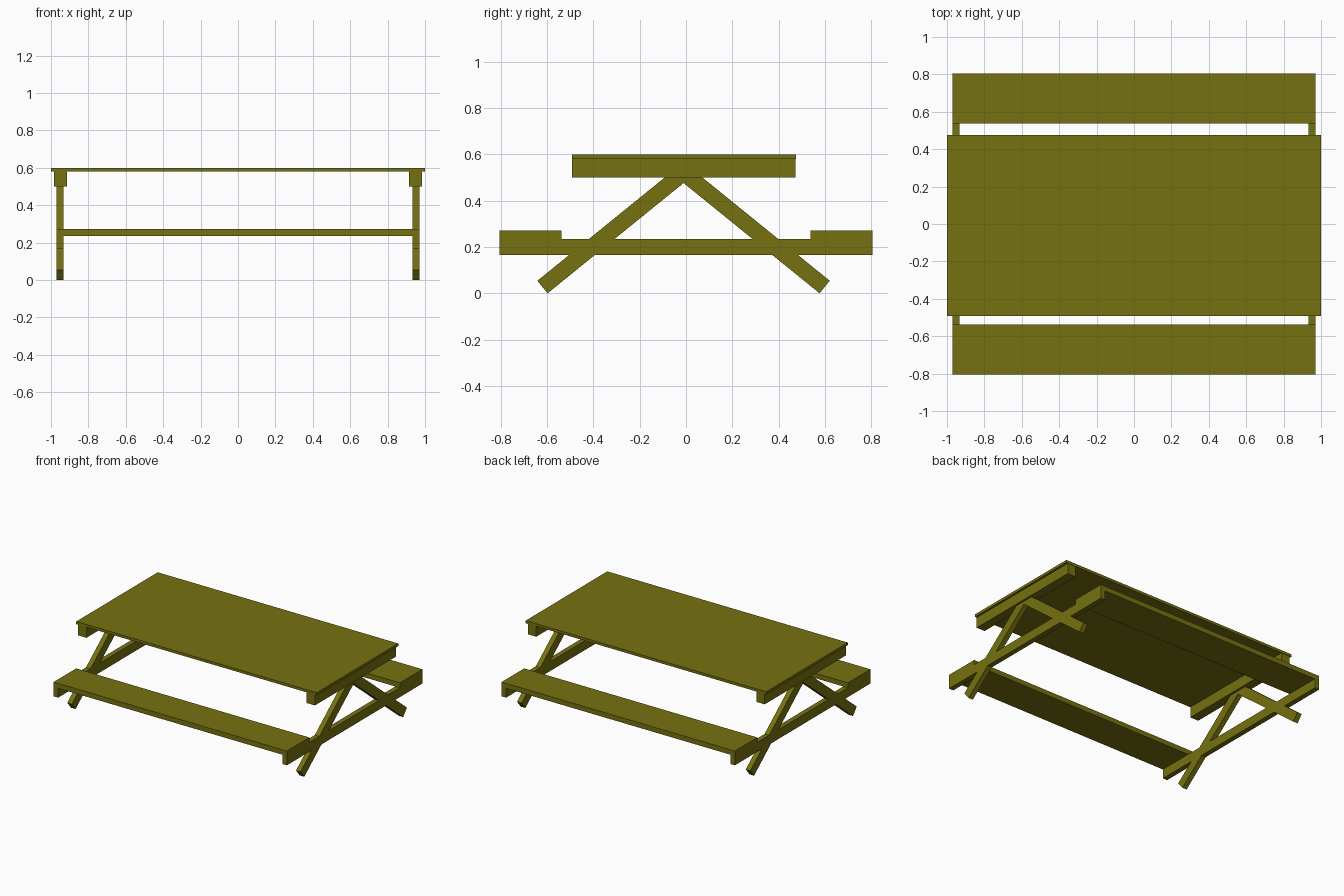
import bpy
from mathutils import Vector

if "Cube" in bpy.data.objects:
    bpy.data.objects.remove(bpy.data.objects["Cube"])

wood = bpy.data.materials.new("olive_wood")
wood.diffuse_color = (0.18, 0.165, 0.005, 1)
wood.use_nodes = True
wood.node_tree.nodes["Principled BSDF"].inputs["Base Color"].default_value = wood.diffuse_color


def prism(name, profile, x0, x1):
    """Extrude a (y, z) profile from x0 to x1."""
    n = len(profile)
    verts = [(x, y, z) for x in (x0, x1) for y, z in profile]
    faces = [tuple(range(n))[::-1], tuple(range(n, 2 * n))]
    faces += [(i, (i + 1) % n, n + (i + 1) % n, n + i) for i in range(n)]
    mesh = bpy.data.meshes.new(name)
    mesh.from_pydata(verts, [], faces)
    mesh.materials.append(wood)
    obj = bpy.data.objects.new(name, mesh)
    bpy.context.collection.objects.link(obj)
    return obj


def board(name, x0, x1, y0, y1, z0, z1):
    return prism(name, [(y0, z0), (y1, z0), (y1, z1), (y0, z1)], x0, x1)


# Table top and the two bench seats
board("table_top", -1, 1, -0.493, 0.475, 0.58, 0.60)
board("front_bench_seat", -0.97, 0.97, -0.805, -0.537, 0.235, 0.272)
board("back_bench_seat", -0.97, 0.97, 0.537, 0.805, 0.235, 0.272)

# Slanted leg profile, square-cut at both ends, top hidden in the cleat
foot = Vector((-0.598, 0.0))
along = Vector((0.777, 0.630)).normalized()
across = Vector((-along.y, along.x)) * 0.07
head = foot + along * 0.805
leg = [tuple(p) for p in (foot, head, head + across, foot + across)]
CENTRE = -0.0105
mirrored = [(2 * CENTRE - y, z) for y, z in reversed(leg)]

# End frames: top cleat, bench beam and crossed legs
for side, s in (("left", -1), ("right", 1)):
    c0, c1 = sorted((s * 0.915, s * 0.985))
    b0, b1 = sorted((s * 0.932, s * 0.97))
    board(side + "_top_cleat", c0, c1, -0.493, 0.472, 0.50, 0.58)
    board(side + "_bench_beam", b0, b1, -0.805, 0.805, 0.165, 0.235)
    prism(side + "_front_leg", leg, b0, b1)
    prism(side + "_back_leg", mirrored, b0, b1)
